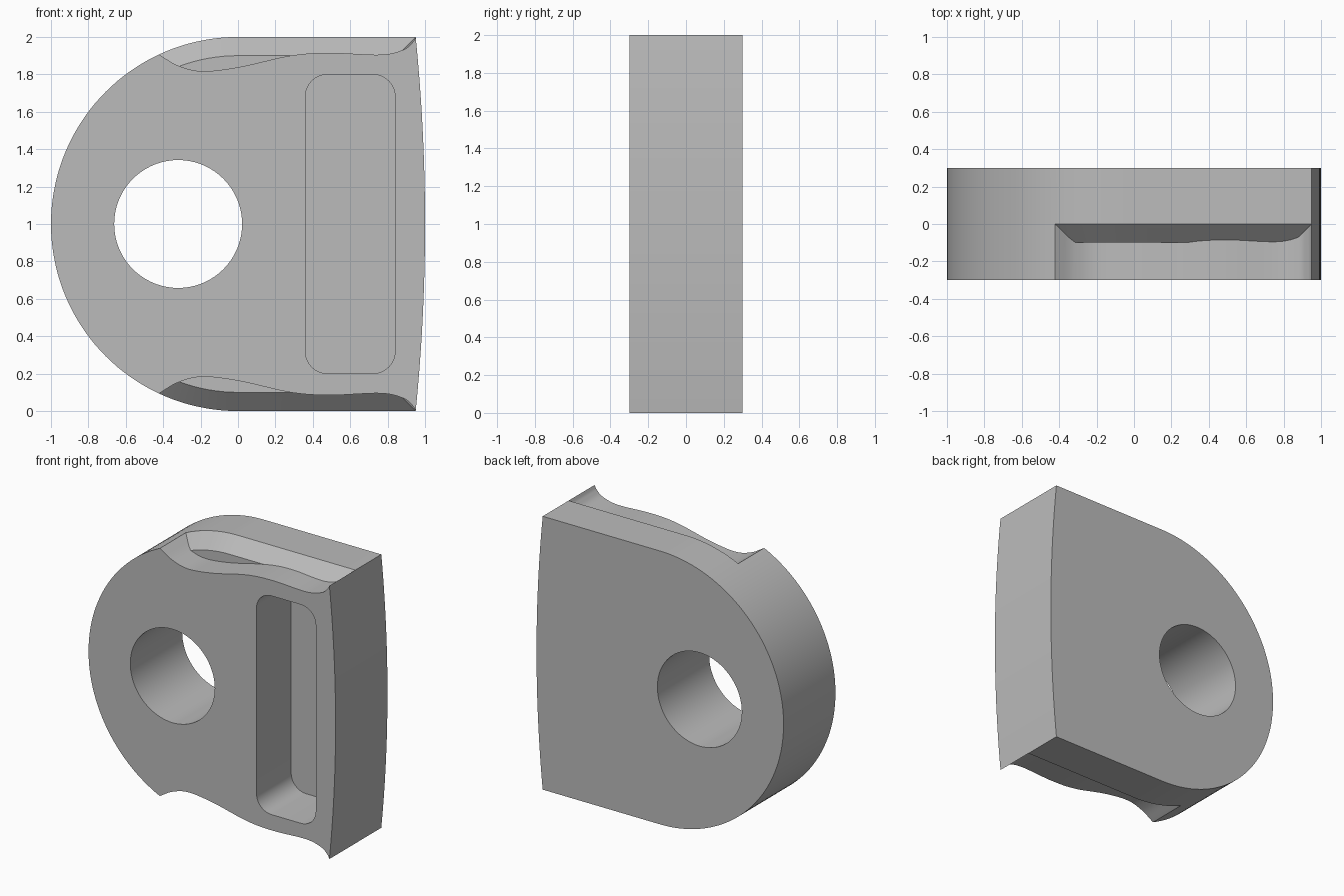
import bpy
from math import sin, cos, pi, radians
from mathutils import Vector

if "Cube" in bpy.data.objects:
    bpy.data.objects.remove(bpy.data.objects["Cube"])

grey = bpy.data.materials.new("plain grey")
grey.use_nodes = True
grey.diffuse_color = (0.5, 0.5, 0.5, 1)
grey.node_tree.nodes["Principled BSDF"].inputs["Base Color"].default_value = (0.5, 0.5, 0.5, 1)


def loft(name, sections):
    """Solid through matching (y, [(x, z), ...]) sections, ordered front to back."""
    n = len(sections[0][1])
    verts = [(x, y, z) for y, loop in sections for x, z in loop]
    faces = [tuple(range(n)), tuple(reversed(range(len(verts) - n, len(verts))))]
    for s in range(len(sections) - 1):
        for i in range(n):
            a, b = s * n + i, s * n + (i + 1) % n
            faces.append((a, a + n, b + n, b))
    mesh = bpy.data.meshes.new(name)
    mesh.from_pydata(verts, [], faces)
    mesh.materials.append(grey)
    ob = bpy.data.objects.new(name, mesh)
    bpy.context.collection.objects.link(ob)
    return ob


def arc(x, z, r, start, end, steps):
    angles = [radians(start + (end - start) * i / steps) for i in range(steps + 1)]
    return [(x + r * cos(a), z + r * sin(a)) for a in angles]


def spline(points, steps=8):
    """Smooth curve through the points."""
    p = [Vector(q) for q in points]
    p = [2 * p[0] - p[1]] + p + [2 * p[-1] - p[-2]]
    out = []
    for a, b, c, d in zip(p, p[1:], p[2:], p[3:]):
        for i in range(steps):
            t = i / steps
            out.append(tuple(0.5 * (2 * b + (c - a) * t + (2 * a - 5 * b + 4 * c - d) * t * t
                                    + (3 * b - a - 3 * c + d) * t ** 3)))
    return out + [tuple(p[-2])]


def boolean(target, other, operation):
    mod = target.modifiers.new("join", "BOOLEAN")
    mod.object, mod.operation, mod.solver = other, operation, "EXACT"
    bpy.ops.object.select_all(action="DESELECT")
    bpy.context.view_layer.objects.active = target
    target.select_set(True)
    bpy.ops.object.modifier_apply(modifier=mod.name)
    bpy.data.objects.remove(other)


# Outline: round left end, straight edges, slightly bowed right end
bow = [(1 - 0.05 * (z - 1) ** 2, z) for z in [i / 12 for i in range(25)]]
outline = arc(0, 1, 1, 90, 270, 72) + bow
inset = arc(0, 1, 0.9, 90, 270, 72) + [(x - 0.1, 1 + (z - 1) * 0.9) for x, z in bow]

# Back body with its chamfered front rim
plate = loft("plate_body", [(-0.1, inset), (0, outline), (0.3, outline)])

# Front layer with wavy finger recesses in the top and bottom edges
start = (cos(radians(115)), 1 + sin(radians(115)))
wave = spline([start, (-0.32, 1.847), (-0.19, 1.817), (0.01, 1.84), (0.28, 1.9), (0.49, 1.915),
               (0.76, 1.905), (0.88, 1.93), (0.93, 1.967), bow[-1]])
lower_wave = [(x, 2 - z) for x, z in wave]
front_outline = arc(0, 1, 1, 115, 245, 52) + lower_wave[1:] + bow[1:-1] + wave[:0:-1]
front = loft("front_layer", [(-0.3, front_outline), (0, front_outline)])
boolean(plate, front, "UNION")

# Round through hole
hole = loft("hole_cutter", [(y, arc(-0.32, 1, 0.342, 0, 355, 71)) for y in (-0.5, 0.5)])
boolean(plate, hole, "DIFFERENCE")

# Rounded blind slot
slot_loop = []
for k, (x, z) in enumerate([(0.72, 1.68), (0.48, 1.68), (0.48, 0.32), (0.72, 0.32)]):
    slot_loop += arc(x, z, 0.12, 90 * k, 90 * k + 90, 10)
slot = loft("slot_cutter", [(-0.5, slot_loop), (0.1, slot_loop)])
boolean(plate, slot, "DIFFERENCE")

bpy.ops.object.shade_smooth_by_angle(angle=radians(25))
